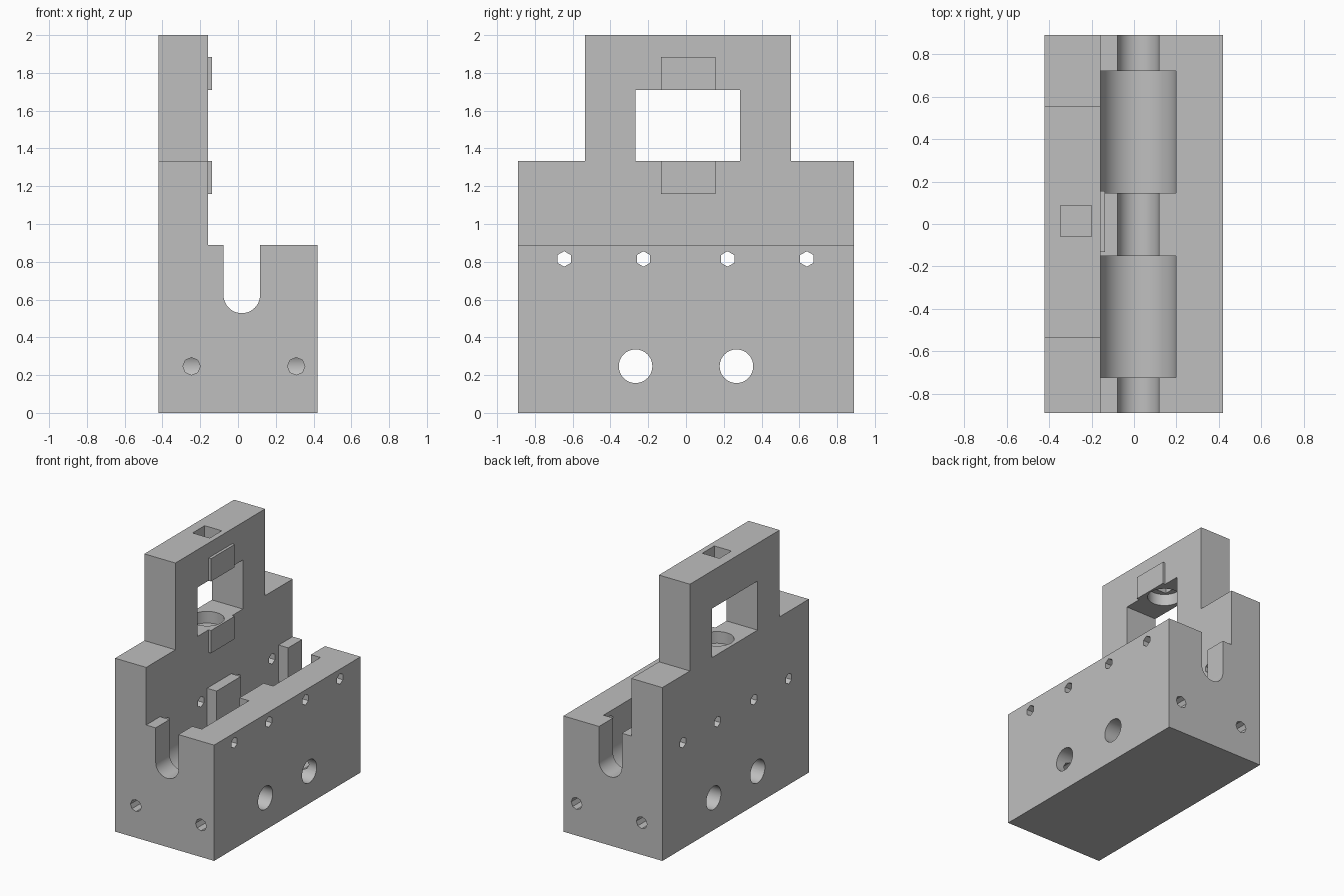
import bpy, bmesh, math

cube = bpy.data.objects.get("Cube")
if cube:
    bpy.data.objects.remove(cube, do_unlink=True)

grey = bpy.data.materials.new("plain grey")
grey.use_nodes = True
colour = (0.52, 0.52, 0.52, 1)
grey.diffuse_color = colour
grey.node_tree.nodes["Principled BSDF"].inputs["Base Color"].default_value = colour


def prism(name, pts, axis, a, b):
    """Extrude a 2D outline along an axis from a to b."""
    place = {"x": lambda u, v, w: (w, u, v),
             "y": lambda u, v, w: (u, w, v),
             "z": lambda u, v, w: (u, v, w)}[axis]
    bm = bmesh.new()
    ends = [[bm.verts.new(place(u, v, w)) for u, v in pts] for w in (a, b)]
    bm.faces.new(ends[0])
    bm.faces.new(ends[1])
    n = len(pts)
    for i in range(n):
        j = (i + 1) % n
        bm.faces.new((ends[0][i], ends[0][j], ends[1][j], ends[1][i]))
    bmesh.ops.recalc_face_normals(bm, faces=bm.faces[:])
    mesh = bpy.data.meshes.new(name)
    bm.to_mesh(mesh)
    bm.free()
    mesh.materials.append(grey)
    ob = bpy.data.objects.new(name, mesh)
    bpy.context.collection.objects.link(ob)
    return ob


def rect(u0, u1, v0, v1):
    return [(u0, v0), (u1, v0), (u1, v1), (u0, v1)]


def ngon(u, v, r, n):
    return [(u + r * math.sin(2 * math.pi * i / n),
             v + r * math.cos(2 * math.pi * i / n)) for i in range(n)]


def u_shape(u, v, r, top, n=24):
    """Round-bottomed slot outline."""
    arc = [(u - r * math.cos(math.pi * i / n), v - r * math.sin(math.pi * i / n))
           for i in range(n + 1)]
    return arc + [(u + r, top), (u - r, top)]


def combine(tool, operation="DIFFERENCE"):
    mod = body.modifiers.new("combine", "BOOLEAN")
    mod.operation = operation
    mod.solver = "EXACT"
    mod.object = tool
    bpy.context.view_layer.objects.active = body
    bpy.ops.object.modifier_apply(modifier=mod.name)
    bpy.data.objects.remove(tool, do_unlink=True)


def cut(pts, axis, a, b):
    combine(prism("cutter", pts, axis, a, b))


# Base block with tall plate, as one L-shaped profile
body = prism("mounting_block",
             [(-0.422, 0), (0.42, 0), (0.42, 0.89), (-0.158, 0.89),
              (-0.158, 2), (-0.422, 2)], "y", -0.89, 0.89)

# Shoulders beside the tower, and the window
cut(rect(-1.0, -0.535, 1.333, 2.1), "x", -0.6, 0.1)
cut(rect(0.555, 1.0, 1.333, 2.1), "x", -0.6, 0.1)
cut(rect(-0.267, 0.285, 1.333, 1.71), "x", -0.6, 0.1)

# Raised pads above and below the window
for z0, z1 in ((1.158, 1.333), (1.71, 1.885)):
    combine(prism("pad", rect(-0.132, 0.155, z0, z1), "x", -0.18, -0.137), "UNION")

# Square hole in the tower top, round recesses in the window
cut(rect(-0.345, -0.199, -0.06, 0.087), "z", 1.75, 2.1)
cut(ngon(-0.272, 0.0125, 0.12, 32), "z", 1.6, 1.80)
cut(ngon(-0.272, 0.0125, 0.12, 32), "z", 1.243, 1.45)

# Shaft channel and the two wider bearing pockets
cut(u_shape(0.02, 0.625, 0.097, 1.0), "y", -1, 1)
for y0, y1 in ((-0.722, -0.15), (0.145, 0.72)):
    cut(u_shape(0.02, 0.625, 0.178, 1.0), "y", y0, y1)

# Cross holes: small hexagonal ones and two large bores
for y in (-0.645, -0.225, 0.22, 0.64):
    cut(ngon(y, 0.815, 0.041, 6), "x", -0.6, 0.6)
for side in (-1, 1):
    cut(ngon(side * 0.267, 0.247, 0.089, 32), "x", -0.6, 0.6)
    # End holes that run into the bores
    for x in (-0.246, 0.308):
        cut(ngon(x, 0.247, 0.046, 8), "y", *sorted((side * 0.267, side * 1.0)))

bpy.ops.object.select_all(action="DESELECT")
body.select_set(True)
bpy.context.view_layer.objects.active = body
bpy.ops.object.shade_smooth_by_angle(angle=math.radians(30))
